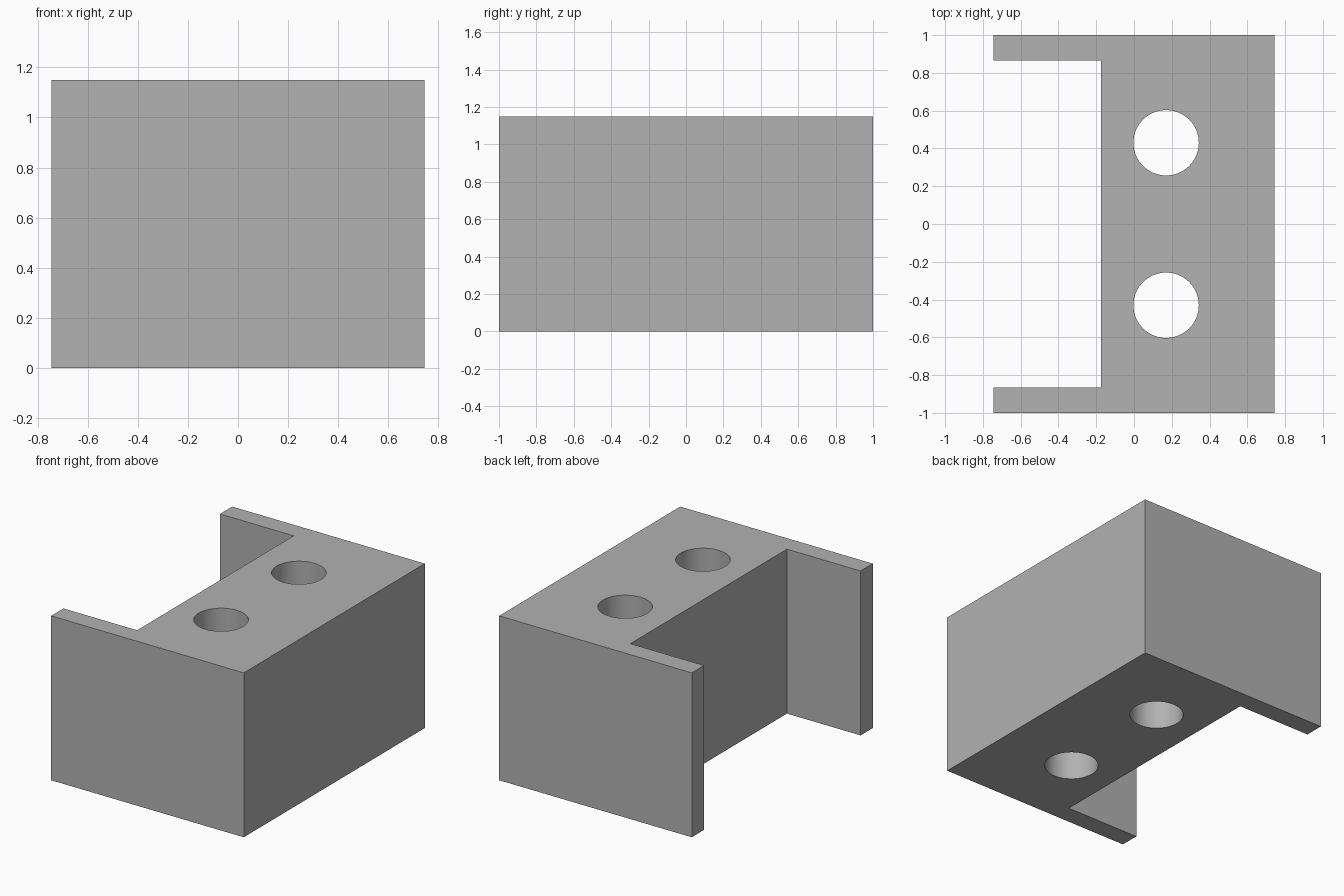
import bpy
import bmesh
import math

if "Cube" in bpy.data.objects:
    bpy.data.objects.remove(bpy.data.objects["Cube"], do_unlink=True)

HEIGHT = 1.15
HALF_X, HALF_Y = 0.745, 1.0
STEP_X, INNER_Y = -0.175, 0.865
HOLE_X, HOLE_Y, HOLE_R = 0.17, 0.43, 0.173

# Plain grey material
grey = bpy.data.materials.new("plain grey")
grey.use_nodes = True
colour = (0.445, 0.445, 0.445, 1)
grey.diffuse_color = colour
grey.node_tree.nodes["Principled BSDF"].inputs["Base Color"].default_value = colour

# Channel-shaped block: one half of the outline, mirrored across y
half = [(HALF_X, HALF_Y), (-HALF_X, HALF_Y), (-HALF_X, INNER_Y), (STEP_X, INNER_Y)]
outline = half + [(x, -y) for x, y in reversed(half)]

bm = bmesh.new()
base = bm.faces.new([bm.verts.new((x, y, 0)) for x, y in outline])
top = bmesh.ops.extrude_face_region(bm, geom=[base])["geom"]
bmesh.ops.translate(bm, vec=(0, 0, HEIGHT),
                    verts=[v for v in top if isinstance(v, bmesh.types.BMVert)])
bmesh.ops.recalc_face_normals(bm, faces=bm.faces)
mesh = bpy.data.meshes.new("channel_block")
bm.to_mesh(mesh)
bm.free()
mesh.materials.append(grey)
block = bpy.data.objects.new("channel_block", mesh)
bpy.context.collection.objects.link(block)


def drill(name, y):
    """Cut a vertical round hole right through the block."""
    bpy.ops.mesh.primitive_cylinder_add(vertices=64, radius=HOLE_R, depth=HEIGHT * 2,
                                        location=(HOLE_X, y, HEIGHT / 2))
    cutter = bpy.context.object
    cutter.name = name
    cutter.hide_render = True
    cutter.data.materials.append(grey)
    bpy.ops.object.select_all(action="DESELECT")
    block.select_set(True)
    bpy.context.view_layer.objects.active = block
    mod = block.modifiers.new(name, "BOOLEAN")
    mod.operation = "DIFFERENCE"
    mod.solver = "EXACT"
    mod.object = cutter
    bpy.ops.object.modifier_apply(modifier=mod.name)
    bpy.data.objects.remove(cutter, do_unlink=True)


# Pair of through holes
for label, side in (("front_hole", -1), ("back_hole", 1)):
    drill(label, side * HOLE_Y)

# Smooth hole walls, sharp block edges
bpy.ops.object.shade_smooth_by_angle(angle=math.radians(30))
